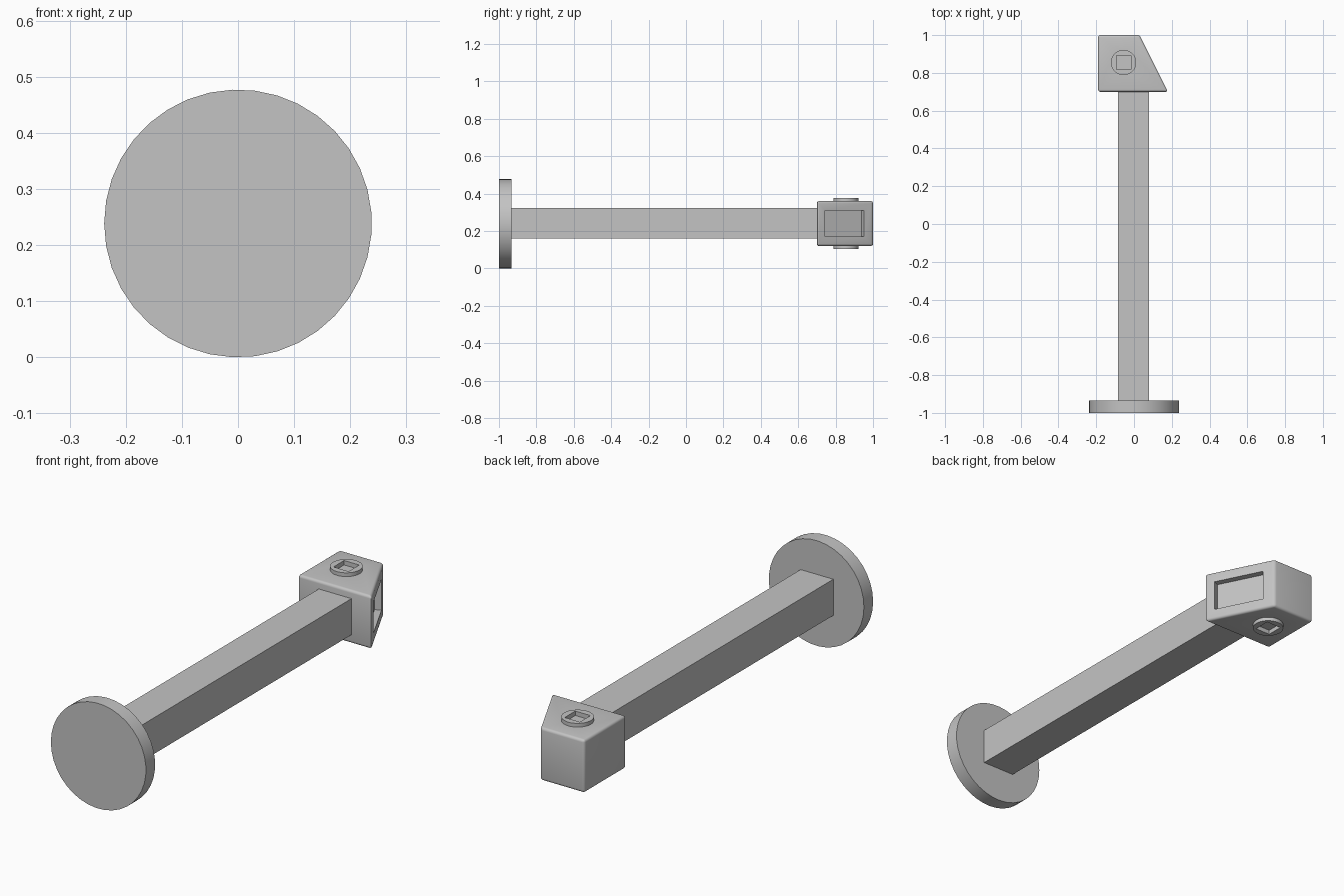
import bpy, bmesh
from math import pi, atan2
from mathutils import Matrix, Vector

if "Cube" in bpy.data.objects:
    bpy.data.objects.remove(bpy.data.objects["Cube"], do_unlink=True)

grey = bpy.data.materials.new("plain grey")
grey.use_nodes = True
COLOUR = (0.55, 0.55, 0.55, 1)
grey.diffuse_color = COLOUR
grey.node_tree.nodes["Principled BSDF"].inputs["Base Color"].default_value = COLOUR

MID = 0.24  # height of the long axis


def make(name, bm):
    bmesh.ops.recalc_face_normals(bm, faces=bm.faces)
    mesh = bpy.data.meshes.new(name)
    bm.to_mesh(mesh)
    bm.free()
    mesh.materials.append(grey)
    ob = bpy.data.objects.new(name, mesh)
    bpy.context.collection.objects.link(ob)
    return ob


def box(name, centre, size, turn=0):
    bm = bmesh.new()
    m = Matrix.Translation(centre) @ Matrix.Rotation(turn, 4, "Z") @ Matrix.Diagonal((*size, 1))
    bmesh.ops.create_cube(bm, size=1, matrix=m)
    return make(name, bm)


def cylinder(name, centre, radius, depth, sides, rotation=Matrix()):
    bm = bmesh.new()
    bmesh.ops.create_cone(bm, cap_ends=True, segments=sides, radius1=radius, radius2=radius,
                          depth=depth, matrix=Matrix.Translation(centre) @ rotation)
    return make(name, bm)


def select(ob):
    bpy.ops.object.select_all(action="DESELECT")
    ob.select_set(True)
    bpy.context.view_layer.objects.active = ob


def combine(ob, tool, operation):
    select(ob)
    mod = ob.modifiers.new("combine", "BOOLEAN")
    mod.operation, mod.object, mod.solver = operation, tool, "EXACT"
    bpy.ops.object.modifier_apply(modifier=mod.name)
    bpy.data.objects.remove(tool, do_unlink=True)


def smooth(ob):
    select(ob)
    bpy.ops.object.shade_smooth_by_angle(angle=pi / 6)


# Round base plate, with a corner pointing to -x
turn = Matrix.Rotation(-pi / 2, 4, "Y") @ Matrix.Rotation(pi / 2, 4, "X")
turn = Matrix.Rotation(pi / 2, 4, "X") @ Matrix.Rotation(pi / 2, 4, "Z")
plate = cylinder("base_plate", (0, -0.967, 0.2385), 0.2385, 0.066, 37, turn)
smooth(plate)

# Square shaft
box("shaft", (-0.003, -0.115, MID + 0.002), (0.164, 1.65, 0.164))

# Wedge-shaped head with rounded edges
outline = [(-0.19, 0.70), (0.18, 0.70), (0.03, 1.0), (-0.19, 1.0)]
bm = bmesh.new()
face = bm.faces.new([bm.verts.new((x, y, MID - 0.12)) for x, y in outline])
top = bmesh.ops.extrude_face_region(bm, geom=[face])["geom"]
bmesh.ops.translate(bm, vec=(0, 0, 0.24),
                    verts=[v for v in top if isinstance(v, bmesh.types.BMVert)])
bmesh.ops.recalc_face_normals(bm, faces=bm.faces)
bmesh.ops.bevel(bm, geom=bm.edges[:], offset=0.012, segments=4, profile=0.5, affect="EDGES")
head = make("head", bm)

# Round bosses with square sockets, above and below
for side in (1, -1):
    boss = cylinder("boss", (-0.055, 0.855, MID + side * 0.117), 0.067, 0.04, 36)
    combine(head, boss, "UNION")
    socket = box("socket", (-0.055, 0.855, MID + side * 0.147), (0.076, 0.076, 0.06))
    combine(head, socket, "DIFFERENCE")

# Rectangular recess in the slanted face
slant = Vector((0.15, -0.30, 0))
window = box("recess", (0.1075, 0.847, MID), (0.06, 0.232, 0.14), atan2(slant.x, -slant.y))
combine(head, window, "DIFFERENCE")
smooth(head)
